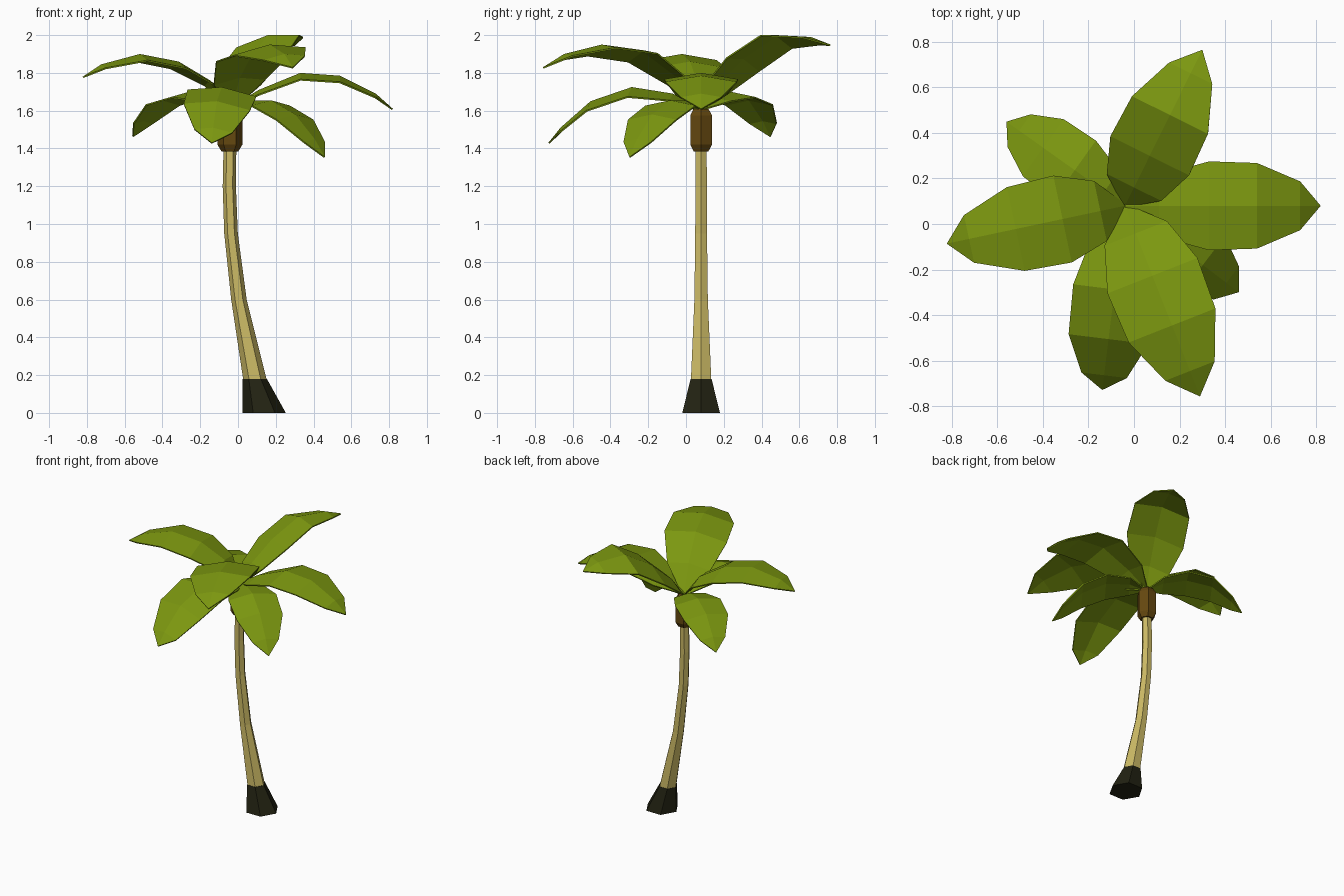
import bpy, bmesh, math
from mathutils import Vector

if "Cube" in bpy.data.objects:
    bpy.data.objects.remove(bpy.data.objects["Cube"])

def material(name, rgb):
    m = bpy.data.materials.new(name)
    m.diffuse_color = (*rgb, 1)
    m.use_nodes = True
    m.node_tree.nodes["Principled BSDF"].inputs["Base Color"].default_value = m.diffuse_color
    return m

LEAF = material("leaf green", (0.20, 0.31, 0.005))
WOOD = material("pale trunk", (0.60, 0.49, 0.13))
BROWN = material("crown brown", (0.13, 0.065, 0.005))
DARK = material("dark root", (0.016, 0.016, 0.006))
CY = 0.08  # the whole tree stands slightly behind centre

def finish(bm, name, mat):
    bmesh.ops.recalc_face_normals(bm, faces=bm.faces)
    me = bpy.data.meshes.new(name)
    bm.to_mesh(me)
    bm.free()
    me.materials.append(mat)
    ob = bpy.data.objects.new(name, me)
    bpy.context.collection.objects.link(ob)
    return ob

def hex_tube(name, rings, mat):
    """Loft six-sided rings given as (centre x, z, radius)."""
    bm = bmesh.new()
    loops = [[bm.verts.new((cx + r * math.cos(k * math.pi / 3),
                            CY + r * math.sin(k * math.pi / 3), z)) for k in range(6)]
             for cx, z, r in rings]
    for a, b in zip(loops, loops[1:]):
        for k in range(6):
            n = (k + 1) % 6
            bm.faces.new((a[k], a[n], b[n], b[k]))
    bm.faces.new(loops[0][::-1])
    bm.faces.new(loops[-1])
    return finish(bm, name, mat)

# Root foot, curved trunk and crown
hex_tube("root_foot", [(0.138, 0, 0.115), (0.089, 0.18, 0.064)], DARK)
hex_tube("trunk", [(0.089, 0.18, 0.062), (0.005, 0.6, 0.041), (-0.037, 0.95, 0.036),
                   (-0.046, 1.2, 0.035), (-0.043, 1.39, 0.034)], WOOD)
hex_tube("crown", [(-0.043, 1.385, 0.045), (-0.043, 1.42, 0.066), (-0.043, 1.575, 0.066),
                   (-0.043, 1.61, 0.045)], BROWN)

HALF_WIDTHS = (0.012, 0.135, 0.195, 0.188, 0.107, 0)

def leaf(name, azimuth, scale, roll, spine):
    """Ridged leaf along a spine of (distance, height); roll lifts the left side."""
    a = math.radians(azimuth)
    out, side = Vector((math.cos(a), math.sin(a), 0)), Vector((-math.sin(a), math.cos(a), 0))
    bm = bmesh.new()
    rows = []
    for (r, z), w in zip(spine, HALF_WIDTHS):
        w *= scale
        mid = Vector((-0.04, CY, z)) + out * r
        if w == 0:
            rows.append([bm.verts.new(mid)] * 3)
            continue
        rows.append([bm.verts.new(mid + side * w * s + Vector((0, 0, w * (s * roll - 0.17 * abs(s)))))
                     for s in (-1, 0, 1)])
    for p, q in zip(rows, rows[1:]):
        for i in (0, 1):
            vs = list(dict.fromkeys((p[i], q[i], q[i + 1], p[i + 1])))
            bm.faces.new(vs)
    ob = finish(bm, name, LEAF)
    if ob.data.polygons[0].normal.z < 0:
        ob.data.flip_normals()
    mod = ob.modifiers.new("thickness", 'SOLIDIFY')
    mod.thickness = 0.008
    mod.offset = -1

# Upper leaves
leaf("leaf_right", 0, 1, 0,
     [(0, 1.62), (.15, 1.71), (.37, 1.80), (.58, 1.785), (.77, 1.69), (.86, 1.61)])
leaf("leaf_back", 63.6, 0.99, -0.18,
     [(0, 1.61), (.09, 1.74), (.245, 1.88), (.445, 2.0), (.65, 1.99), (.765, 1.95)])
leaf("leaf_front", -68.5, 1.09, 0.1,
     [(0, 1.61), (.13, 1.78), (.33, 1.92), (.565, 1.95), (.78, 1.90), (.90, 1.83)])
leaf("leaf_left", 192, 1, 0,
     [(0, 1.61), (.11, 1.76), (.28, 1.86), (.49, 1.90), (.70, 1.845), (.80, 1.78)])
# Lower drooping leaves
leaf("low_leaf_back_left", 144.6, 0.82, 0,
     [(0, 1.61), (.11, 1.67), (.27, 1.70), (.44, 1.66), (.57, 1.55), (.638, 1.465)])
leaf("low_leaf_front_left", 263, 0.94, -0.1,
     [(0, 1.61), (.15, 1.69), (.37, 1.725), (.59, 1.65), (.75, 1.51), (.815, 1.43)])
leaf("low_leaf_front_right", -37.2, 0.85, 0,
     [(0, 1.61), (.11, 1.655), (.27, 1.655), (.43, 1.58), (.56, 1.45), (.628, 1.355)])
